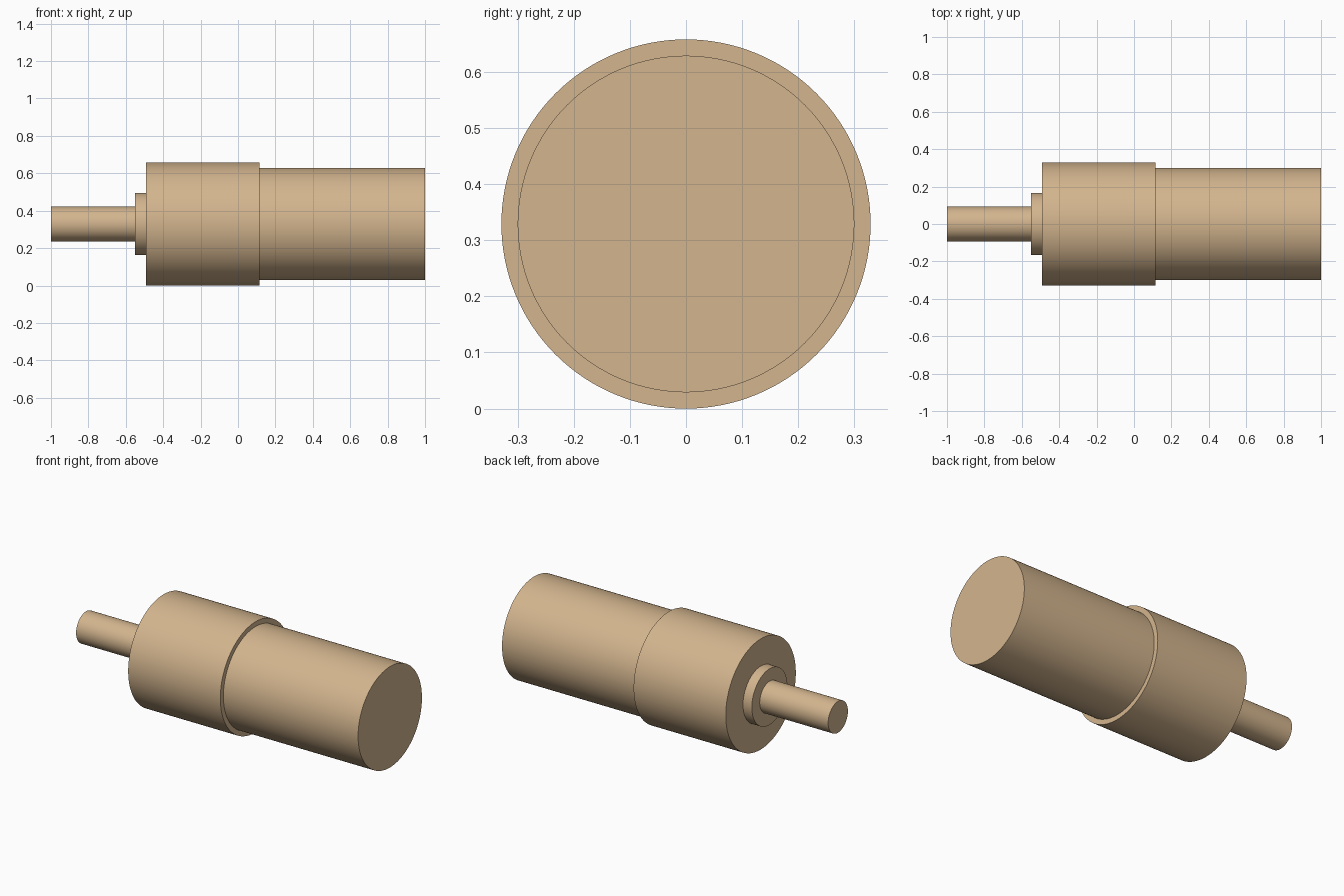
import bpy
import math

if "Cube" in bpy.data.objects:
    bpy.data.objects.remove(bpy.data.objects["Cube"])

AXIS_Z = 0.329   # height of the common axis, so the largest part rests on z = 0

tan = bpy.data.materials.new("tan")
tan.diffuse_color = (0.65, 0.46, 0.27, 1)
tan.use_nodes = True
tan.node_tree.nodes["Principled BSDF"].inputs["Base Color"].default_value = tan.diffuse_color


def turned_part(name, x0, x1, radius):
    """Closed cylinder along x from x0 to x1."""
    bpy.ops.mesh.primitive_cylinder_add(
        vertices=128, radius=radius, depth=x1 - x0,
        location=((x0 + x1) / 2, 0, AXIS_Z), rotation=(0, math.pi / 2, 0))
    part = bpy.context.object
    part.name = name
    part.data.materials.append(tan)
    bpy.ops.object.transform_apply(location=False, rotation=True, scale=True)
    bpy.ops.object.shade_smooth_by_angle(angle=math.radians(30))


# Coaxial steps from the thin shaft to the rear housing
turned_part("output_shaft", -1.0, -0.55, 0.093)
turned_part("shaft_collar", -0.55, -0.492, 0.167)
turned_part("front_housing", -0.492, 0.114, 0.329)
turned_part("rear_housing", 0.114, 1.0, 0.30)
